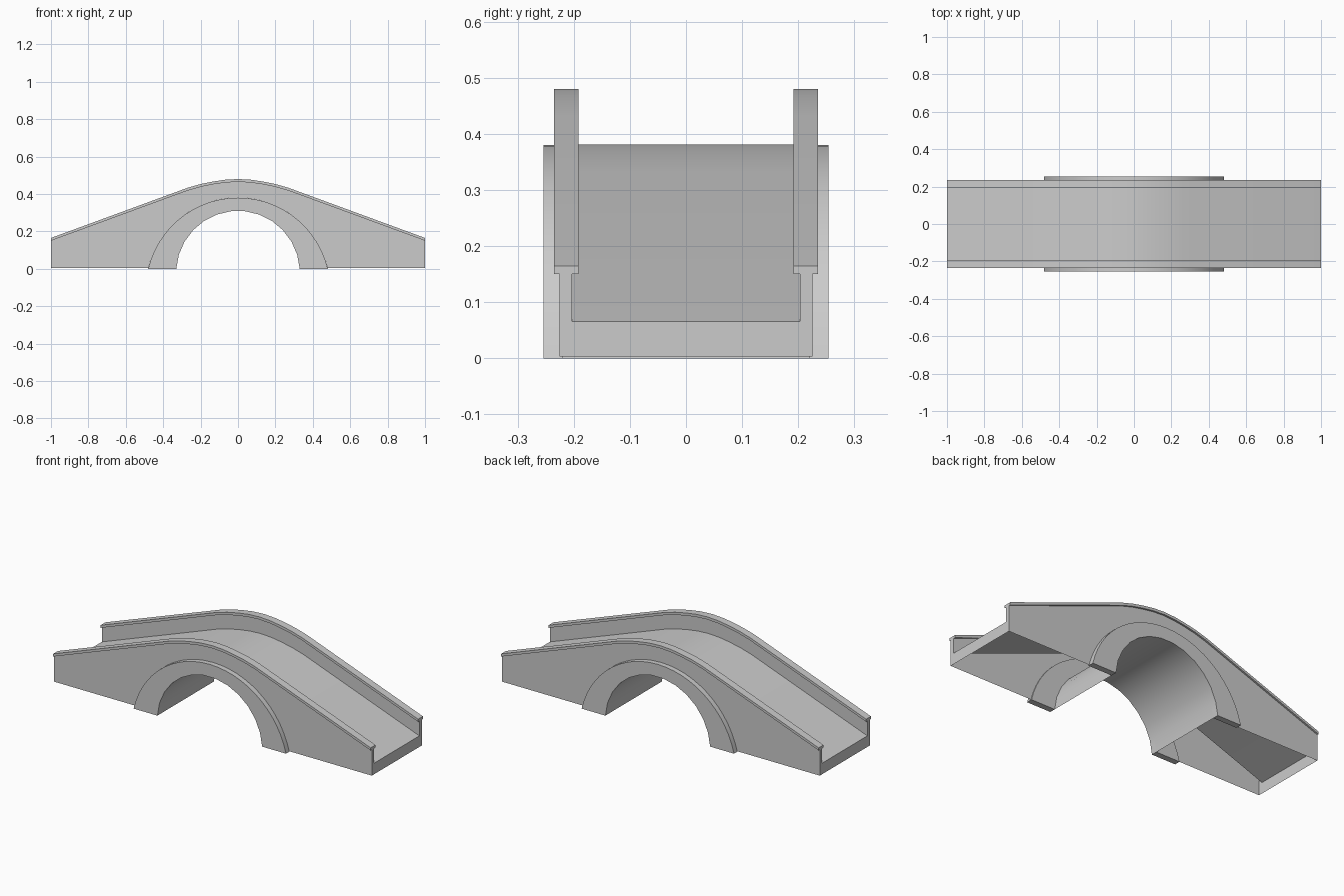
import bpy, bmesh
from math import sin, cos, asin, sqrt, pi, radians

if "Cube" in bpy.data.objects:
    bpy.data.objects.remove(bpy.data.objects["Cube"])

# Half of the parapet top line, from crest to end: (x, z)
HALF = [(0, 0.48), (0.07, 0.476), (0.13, 0.467), (0.2, 0.453), (0.27, 0.433), (1, 0.165)]
PATH = [(-x, z) for x, z in reversed(HALF[1:])] + HALF
WALL_OUT, WALL_IN = 0.225, 0.203
CAP_DROP, DECK_DROP = 0.015, 0.099


def top_z(x):
    for (x0, z0), (x1, z1) in zip(PATH, PATH[1:]):
        if x0 <= x <= x1:
            return z0 + (z1 - z0) * (x - x0) / (x1 - x0)


def arc(half_width, height, n):
    """Circular arc standing on z = 0, from -x to +x."""
    r = (half_width ** 2 + height ** 2) / (2 * height)
    a = asin(min(1, half_width / r))
    return [(r * sin(-a + 2 * a * i / n), height - r + r * cos(-a + 2 * a * i / n))
            for i in range(n + 1)]


def loft(name, rows, closed=False, caps=False):
    """Join equal rows of points with quads."""
    bm = bmesh.new()
    vs = [[bm.verts.new(p) for p in row] for row in rows]
    n = len(rows[0])
    for a, b in zip(vs, vs[1:]):
        for i in range(n if closed else n - 1):
            j = (i + 1) % n
            bm.faces.new((a[i], a[j], b[j], b[i]))
    if caps:
        bm.faces.new(vs[0])
        bm.faces.new(vs[-1])
    bmesh.ops.recalc_face_normals(bm, faces=bm.faces)
    me = bpy.data.meshes.new(name)
    bm.to_mesh(me)
    bm.free()
    ob = bpy.data.objects.new(name, me)
    bpy.context.collection.objects.link(ob)
    bpy.ops.object.select_all(action='DESELECT')
    ob.select_set(True)
    bpy.context.view_layer.objects.active = ob
    bpy.ops.object.shade_smooth_by_angle(angle=radians(25))
    return ob


outer = arc(0.48, 0.38, 26)
inner = arc(0.33, 0.31, 13)
ring_in = arc(0.33, 0.31, 26)
# inner ring edge follows the coarser barrel facets
ring_in = [p if i % 2 == 0 else tuple((a + b) / 2 for a, b in zip(ring_in[i - 1], ring_in[i + 1]))
           for i, p in enumerate(ring_in)]

# Wall columns: straight ends, arch opening, and parapet bends
arch_z = {round(x, 4): max(z, 0.003) for x, z in outer}
r = (0.48 ** 2 + 0.38 ** 2) / 0.76
for x, z in PATH:
    arch_z.setdefault(round(x, 4), 0.003 if abs(x) > 0.48 else 0.38 - r + sqrt(r * r - x * x))
columns = sorted(arch_z.items())

for s, side in ((-1, "front"), (1, "back")):
    # Outer wall sheet with arch opening
    loft(side + "_outer_wall", [[(x, s * WALL_OUT, z), (x, s * WALL_OUT, top_z(x) - CAP_DROP)]
                                for x, z in columns])
    # Inner parapet face and its end strips
    loft(side + "_parapet_inside", [[(x, s * WALL_IN, z - DECK_DROP), (x, s * WALL_IN, z - CAP_DROP)]
                                    for x, z in PATH])
    for e in (-1, 1):
        loft(side + "_parapet_end", [[(e, s * y, 0.165 - DECK_DROP), (e, s * y, 0.15)]
                                     for y in (WALL_IN, WALL_OUT)])
    # Coping along the parapet
    loft(side + "_coping", [[(x, s * 0.192, z - CAP_DROP), (x, s * 0.235, z - CAP_DROP),
                             (x, s * 0.235, z), (x, s * 0.192, z)] for x, z in PATH],
         closed=True, caps=True)
    # Raised arch ring
    loft(side + "_arch_ring", [[(xi, s * 0.22, zi), (xi, s * 0.254, zi),
                                (xo, s * 0.254, zo), (xo, s * 0.22, zo)]
                               for (xi, zi), (xo, zo) in zip(ring_in, outer)],
         closed=True, caps=True)

# Road deck sheet, open hollow underneath
loft("road_deck", [[(x, -WALL_IN, z - DECK_DROP), (x, WALL_IN, z - DECK_DROP)] for x, z in PATH])
# Barrel vault under the arch
loft("arch_barrel", [[(x, -0.22, z), (x, 0.22, z)] for x, z in inner])
# Low end panels
for e in (-1, 1):
    loft("end_panel", [[(e, y, 0.003), (e, y, 0.165 - DECK_DROP)] for y in (-WALL_OUT, WALL_OUT)])
